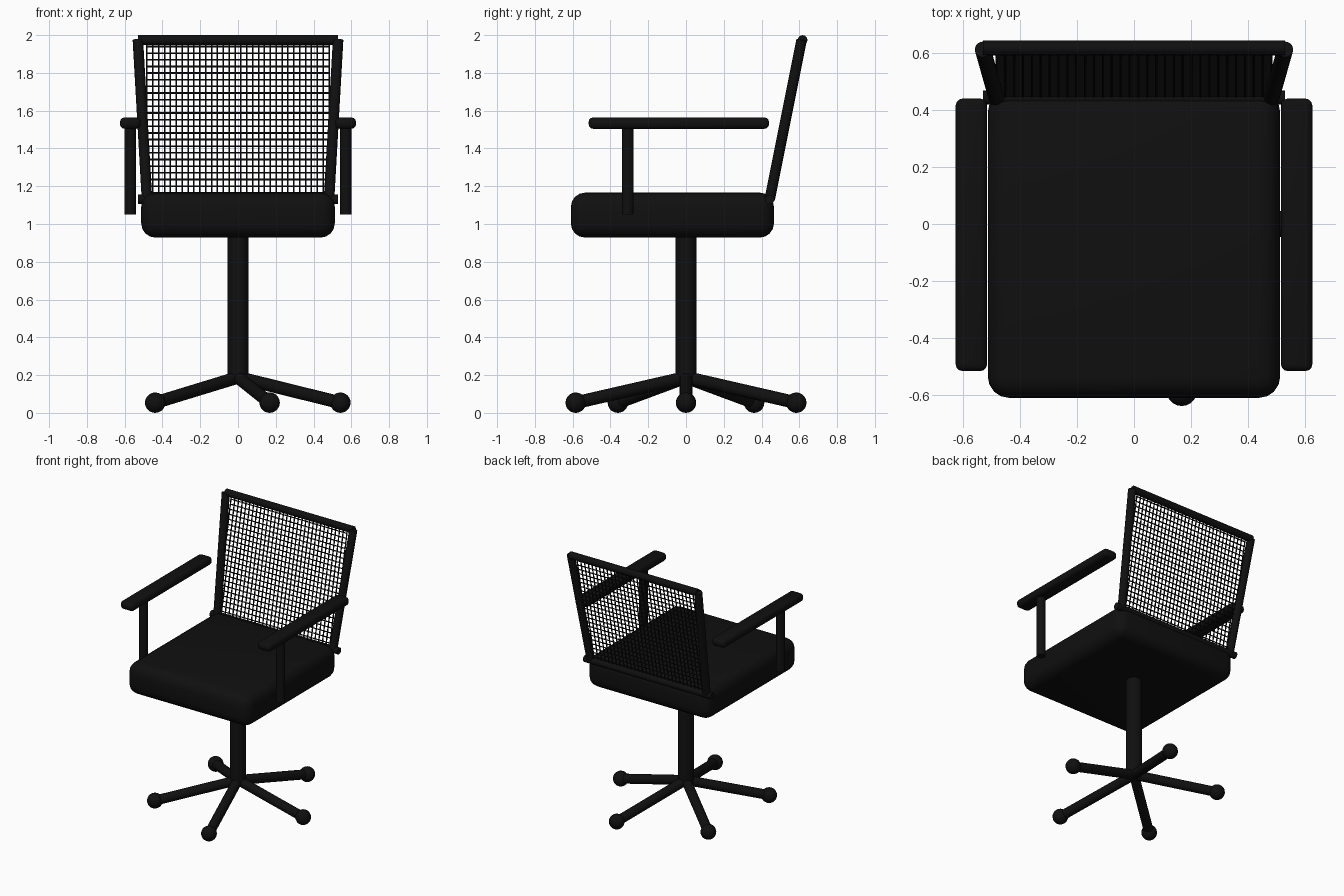
import bpy, bmesh, math
from mathutils import Vector, Matrix

cube = bpy.data.objects.get("Cube")
if cube:
    bpy.data.objects.remove(cube, do_unlink=True)

black = bpy.data.materials.new("soft black")
black.use_nodes = True
color = (0.005, 0.005, 0.005, 1)
black.diffuse_color = color
black.node_tree.nodes["Principled BSDF"].inputs["Base Color"].default_value = color


def finish(name, bm, smooth=True):
    mesh = bpy.data.meshes.new(name)
    bm.to_mesh(mesh)
    bm.free()
    mesh.materials.append(black)
    obj = bpy.data.objects.new(name, mesh)
    bpy.context.collection.objects.link(obj)
    if smooth:
        bpy.ops.object.select_all(action="DESELECT")
        obj.select_set(True)
        bpy.context.view_layer.objects.active = obj
        bpy.ops.object.shade_smooth_by_angle(angle=math.radians(40))
    return obj


def add_tube(bm, a, b, radius, sides):
    a, b = Vector(a), Vector(b)
    turn = (b - a).to_track_quat("Z", "Y").to_matrix().to_4x4()
    bmesh.ops.create_cone(bm, cap_ends=True, segments=sides, radius1=radius, radius2=radius,
                          depth=(b - a).length,
                          matrix=Matrix.Translation((a + b) / 2) @ turn)


def tube(name, a, b, radius, sides=16):
    bm = bmesh.new()
    add_tube(bm, a, b, radius, sides)
    return finish(name, bm)


def cushion(name, center, size, bevel, segments):
    bm = bmesh.new()
    bmesh.ops.create_cube(bm, size=1, matrix=Matrix.Translation(center) @ Matrix.Diagonal((*size, 1)))
    bmesh.ops.bevel(bm, geom=bm.edges[:], offset=bevel, segments=segments,
                    profile=0.5, affect="EDGES")
    return finish(name, bm)


# Seat and central column
cushion("seat", (0, -0.072, 1.047), (1.025, 1.075, 0.238), 0.075, 4)
tube("column", (0, 0, 0.17), (0, 0, 0.95), 0.055)

# Five legs with ball feet, on an oval footprint
for i in range(5):
    angle = math.tau * i / 5
    foot = Vector((0.542 * math.cos(angle), 0.614 * math.sin(angle), 0.054))
    tube(f"leg_{i + 1}", (0, 0, 0.188), foot, 0.034)
    bm = bmesh.new()
    bmesh.ops.create_uvsphere(bm, u_segments=20, v_segments=12, radius=0.054,
                              matrix=Matrix.Translation(foot))
    finish(f"foot_{i + 1}", bm)

# Armrests and side rails of the back
for side, s in (("left", 1), ("right", -1)):
    cushion(f"{side}_armrest", (s * 0.57, -0.038, 1.534), (0.11, 0.955, 0.06), 0.024, 3)
    tube(f"{side}_arm_post", (s * 0.571, -0.308, 1.05), (s * 0.571, -0.308, 1.52), 0.031)
    tube(f"{side}_back_rail", (s * 0.482, 0.443, 1.13), (s * 0.53, 0.612, 1.975), 0.028)

# Cross rails of the back
tube("back_top_rail", (-0.53, 0.617, 1.974), (0.53, 0.617, 1.974), 0.026)
tube("back_bottom_rail", (-0.53, 0.443, 1.13), (0.53, 0.443, 1.13), 0.025)

# Woven mesh panel between the rails
low, high = Vector((0, 0.443, 1.13)), Vector((0, 0.612, 1.975))
half, columns, rows, wire = 0.482, 31, 24, 0.0045
bm = bmesh.new()
for i in range(columns + 1):
    x = Vector((-half + 2 * half * i / columns, 0, 0))
    add_tube(bm, low + x, high + x, wire, 6)
for i in range(rows + 1):
    p = low.lerp(high, i / rows)
    add_tube(bm, p - Vector((half, 0, 0)), p + Vector((half, 0, 0)), wire, 6)
finish("back_mesh", bm, smooth=False)
